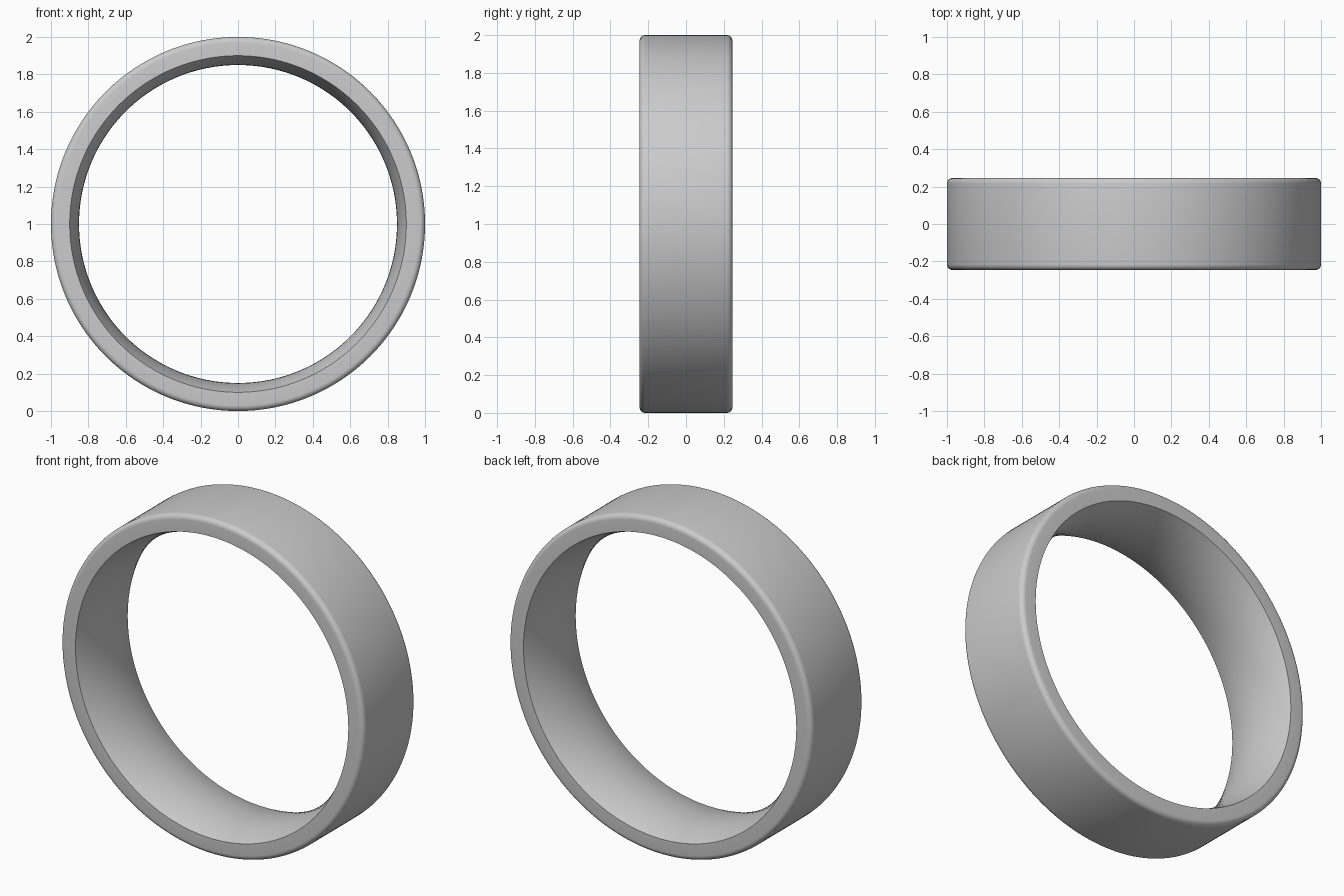
import bpy, bmesh, math

if "Cube" in bpy.data.objects:
    bpy.data.objects.remove(bpy.data.objects["Cube"])

H, R_OUT, R_EDGE, R_MID, FILLET = 0.246, 1.0, 0.90, 0.85, 0.03
SEGS = 192

# Closed band cross-section as (radius, y)
profile = []
# inner comfort-fit arc, bulging inward at mid width
sag = R_EDGE - R_MID
arc_r = (H * H + sag * sag) / (2 * sag)
half = math.asin(H / arc_r)
for i in range(17):
    a = -half + 2 * half * i / 16
    profile.append((R_MID + arc_r * (1 - math.cos(a)), arc_r * math.sin(a)))
# rounded outer edges, back then front
for cy, start in ((H - FILLET, 90), (-H + FILLET, 0)):
    for i in range(7):
        a = math.radians(start - 90 * i / 6)
        profile.append((R_OUT - FILLET + FILLET * math.cos(a),
                        cy + FILLET * math.sin(a)))

# Sweep the section around the y axis
bm = bmesh.new()
rings = []
for s in range(SEGS):
    t = 2 * math.pi * s / SEGS
    rings.append([bm.verts.new((r * math.cos(t), y, 1 + r * math.sin(t)))
                  for r, y in profile])
n = len(profile)
for s in range(SEGS):
    a, b = rings[s], rings[(s + 1) % SEGS]
    for i in range(n):
        j = (i + 1) % n
        bm.faces.new((a[i], a[j], b[j], b[i]))
bmesh.ops.recalc_face_normals(bm, faces=bm.faces)

mesh = bpy.data.meshes.new("ring_band")
bm.to_mesh(mesh)
bm.free()
ring = bpy.data.objects.new("ring_band", mesh)
bpy.context.collection.objects.link(ring)
bpy.context.view_layer.objects.active = ring
ring.select_set(True)
bpy.ops.object.shade_smooth_by_angle(angle=math.radians(30))
